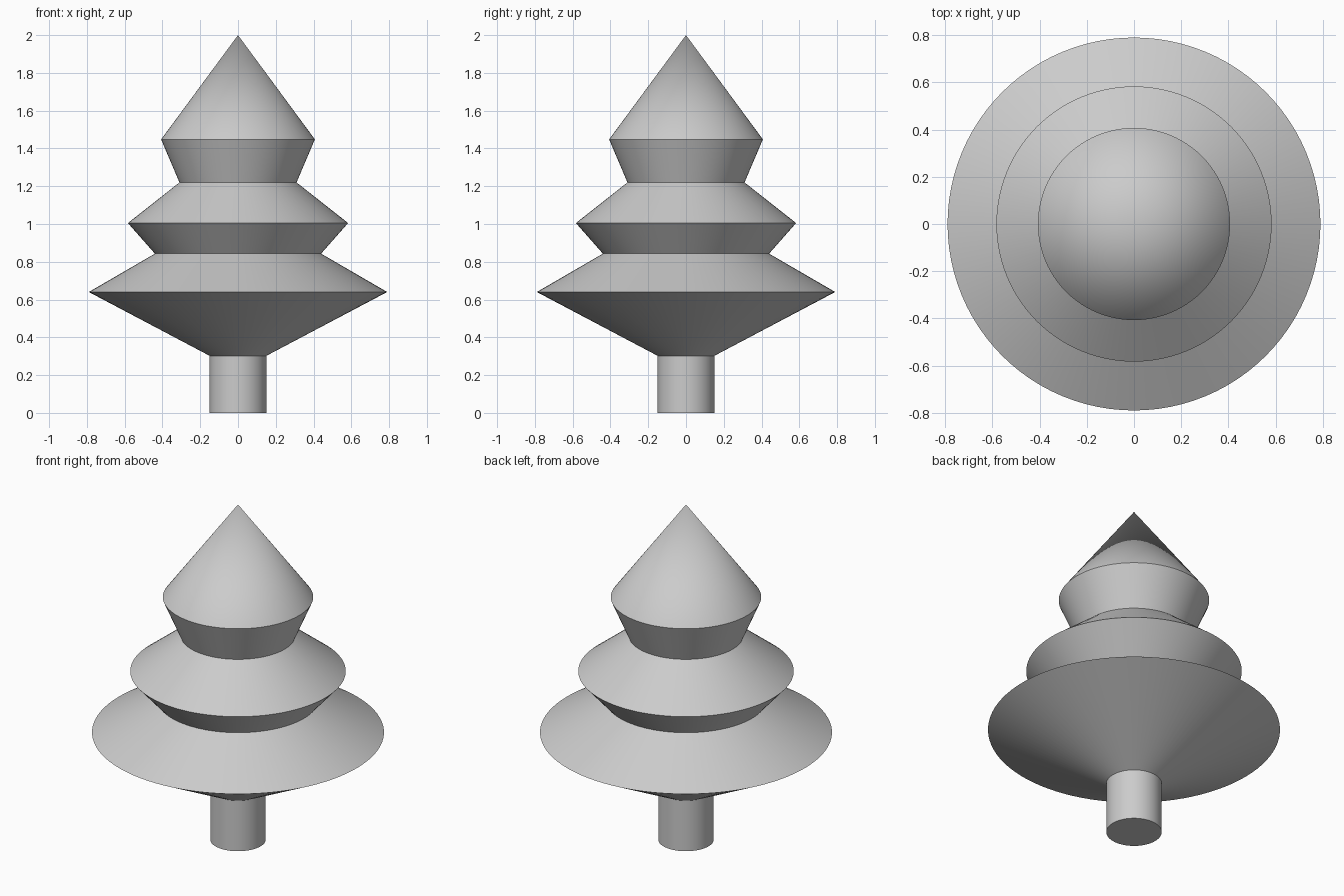
import bpy
import bmesh
from math import cos, sin, tau, radians

SEGMENTS = 96

cube = bpy.data.objects.get("Cube")
if cube:
    bpy.data.objects.remove(cube, do_unlink=True)

# Single plain colour
grey = bpy.data.materials.new("light_grey")
grey.use_nodes = True
colour = (0.6, 0.6, 0.6, 1.0)
grey.diffuse_color = colour
grey.node_tree.nodes["Principled BSDF"].inputs["Base Color"].default_value = colour


def lathe(name, profile):
    """Revolve (radius, height) points, listed bottom to top, around z."""
    bm = bmesh.new()
    rings = []
    for r, z in profile:
        count = SEGMENTS if r > 0 else 1
        rings.append([bm.verts.new((r * cos(tau * i / SEGMENTS), r * sin(tau * i / SEGMENTS), z))
                      for i in range(count)])
    for low, high in zip(rings, rings[1:]):
        for i in range(SEGMENTS):
            j = (i + 1) % SEGMENTS
            if len(low) == 1:
                bm.faces.new((low[0], high[j], high[i]))
            elif len(high) == 1:
                bm.faces.new((low[i], low[j], high[0]))
            else:
                bm.faces.new((low[i], low[j], high[j], high[i]))
    mesh = bpy.data.meshes.new(name)
    bm.to_mesh(mesh)
    bm.free()
    mesh.materials.append(grey)
    obj = bpy.data.objects.new(name, mesh)
    bpy.context.collection.objects.link(obj)
    bpy.ops.object.select_all(action='DESELECT')
    obj.select_set(True)
    bpy.context.view_layer.objects.active = obj
    bpy.ops.object.shade_smooth_by_angle(angle=radians(25))
    return obj


# Trunk with a closed base, then three flared tiers meeting at shared rims
lathe("trunk", [(0, 0), (0.15, 0), (0.15, 0.302)])
lathe("lower_tier", [(0.15, 0.302), (0.79, 0.64), (0.44, 0.843)])
lathe("middle_tier", [(0.44, 0.843), (0.583, 1.005), (0.31, 1.22)])
lathe("top_tier", [(0.31, 1.22), (0.407, 1.448), (0, 2)])
